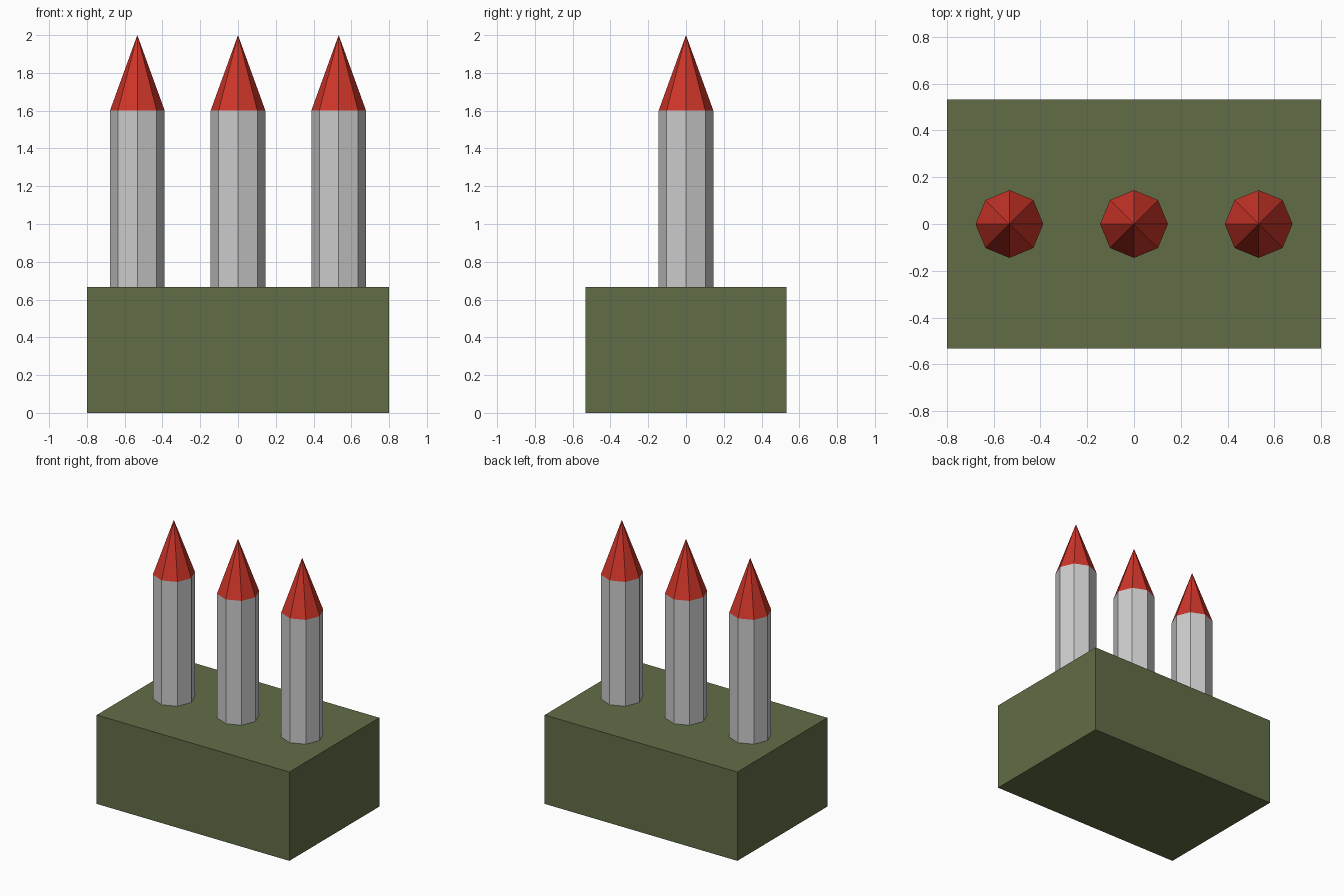
import bpy

if "Cube" in bpy.data.objects:
    bpy.data.objects.remove(bpy.data.objects["Cube"])


def material(name, color):
    mat = bpy.data.materials.new(name)
    mat.diffuse_color = (*color, 1)
    mat.use_nodes = True
    mat.node_tree.nodes["Principled BSDF"].inputs["Base Color"].default_value = mat.diffuse_color
    return mat


def finish(name, mat=None):
    obj = bpy.context.object
    obj.name = name
    if mat:
        obj.data.materials.append(mat)
    return obj


olive = material("olive", (0.12, 0.155, 0.062))
red = material("red", (0.62, 0.036, 0.022))

BASE_TOP, BODY_TOP, TIP = 0.667, 1.6, 2.0
RADIUS, SPACING = 0.145, 0.533

# Launcher base block
bpy.ops.mesh.primitive_cube_add(size=1, location=(0, 0, BASE_TOP / 2))
base = finish("base_block", olive)
base.scale = (1.6, 1.066, BASE_TOP)

# Three octagonal rockets standing in a row
for side, label in ((-1, "left"), (0, "middle"), (1, "right")):
    x = side * SPACING
    # Body
    bpy.ops.mesh.primitive_cylinder_add(
        vertices=8, radius=RADIUS, depth=BODY_TOP - BASE_TOP,
        location=(x, 0, (BASE_TOP + BODY_TOP) / 2))
    finish(f"rocket_body_{label}")
    # Nose cone
    bpy.ops.mesh.primitive_cone_add(
        vertices=8, radius1=RADIUS, radius2=0, depth=TIP - BODY_TOP,
        location=(x, 0, (BODY_TOP + TIP) / 2))
    finish(f"rocket_nose_{label}", red)
